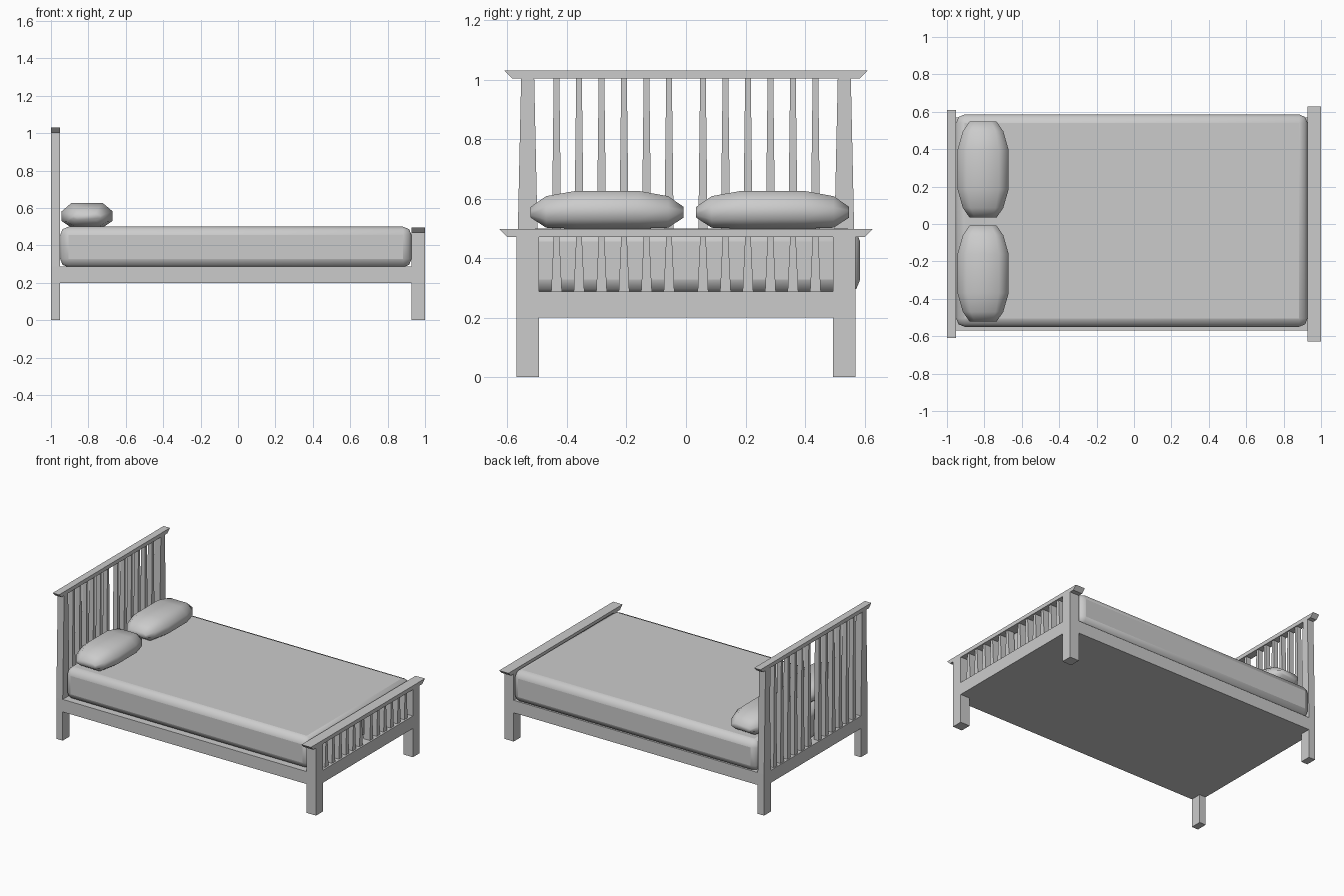
import bpy, bmesh
from math import radians

if "Cube" in bpy.data.objects:
    bpy.data.objects.remove(bpy.data.objects["Cube"])


def make(name, verts, faces):
    me = bpy.data.meshes.new(name)
    me.from_pydata(verts, [], faces)
    bm = bmesh.new()
    bm.from_mesh(me)
    bmesh.ops.recalc_face_normals(bm, faces=bm.faces)
    bm.to_mesh(me)
    bm.free()
    ob = bpy.data.objects.new(name, me)
    bpy.context.collection.objects.link(ob)
    return ob


def prism(name, profile, x0, x1):
    """Extrude a closed (y, z) profile along x."""
    n = len(profile)
    verts = [(x, y, z) for x in (x0, x1) for y, z in profile]
    faces = [tuple(range(n)), tuple(range(n, 2 * n))]
    faces += [(i, (i + 1) % n, n + (i + 1) % n, n + i) for i in range(n)]
    return make(name, verts, faces)


def bar(name, y, w0, w1, z0, z1, x0, x1):
    """Upright bar, tapering in width from w0 to w1."""
    return prism(name, [(y - w0 / 2, z0), (y + w0 / 2, z0),
                        (y + w1 / 2, z1), (y - w1 / 2, z1)], x0, x1)


def smooth(ob, angle):
    bpy.context.view_layer.objects.active = ob
    ob.select_set(True)
    bpy.ops.object.shade_smooth_by_angle(angle=radians(angle))
    ob.select_set(False)


RAIL_LO, RAIL_HI = 0.20, 0.287
POST_Y, POST_W = 0.532, 0.075


def end_board(name, x0, x1, top, post_top_w, cap_top, cap_half, slat_inset):
    # posts: straight leg, then tapering above the rail
    a, b = POST_W / 2, post_top_w / 2
    for side, s in (("left", -1), ("right", 1)):
        y = s * POST_Y
        prism(f"{name}_post_{side}",
              [(y - a, 0), (y + a, 0), (y + a, RAIL_HI), (y + b, top),
               (y - b, top), (y - a, RAIL_HI)], x0, x1)
    # lower cross rail
    inner = POST_Y - a
    bar(f"{name}_rail", 0, 2 * inner, 2 * inner, RAIL_LO, RAIL_HI, x0, x1)
    # tapered slats, six each side of the middle
    for s in (-1, 1):
        for i in range(6):
            bar(f"{name}_slat", s * (0.057 + 0.0756 * i), 0.036, 0.019,
                RAIL_HI, top, x0 + slat_inset, x1 - slat_inset)
    # cap with undercut ends
    bar(f"{name}_cap", 0, 2 * (cap_half - 0.027), 2 * cap_half,
        top, cap_top, x0, x1)


end_board("headboard", -1.0, -0.951, 1.003, 0.044, 1.03, 0.61, 0.008)
end_board("footboard", 0.928, 1.0, 0.47, POST_W, 0.497, 0.627, 0.012)

# bed base with side rails flush to the posts
bar("bed_base", 0, 1.139, 1.139, RAIL_LO, RAIL_HI, -0.951, 0.928)

# mattress, sitting slightly off centre
mattress = bar("mattress", 0.018, 1.135, 1.135, 0.283, 0.5, -0.951, 0.928)
bevel = mattress.modifiers.new("Bevel", "BEVEL")
bevel.width = 0.045
bevel.segments = 2
smooth(mattress, 80)


def pillow(name, yc):
    # rings along y: (offset, half width, low z, high z)
    half = [(0.257, 0.072, 0.536, 0.572),
            (0.205, 0.108, 0.502, 0.608),
            (0.104, 0.137, 0.499, 0.626)]
    rings = [(-o, w, lo, hi) for o, w, lo, hi in half] + half[::-1]
    verts = []
    for o, w, lo, hi in rings:
        h = hi - lo
        for u, v in ((-1, .25), (-.65, 0), (.65, 0), (1, .25),
                     (1, .65), (.62, 1), (-.62, 1), (-1, .65)):
            verts.append((-0.807 + u * w, yc + o, lo + v * h))
    n = 8
    faces = [tuple(range(n)), tuple(range(5 * n, 6 * n))]
    faces += [(r * n + i, r * n + (i + 1) % n,
               (r + 1) * n + (i + 1) % n, (r + 1) * n + i)
              for r in range(5) for i in range(n)]
    smooth(make(name, verts, faces), 80)


pillow("pillow_left", -0.265)
pillow("pillow_right", 0.291)
